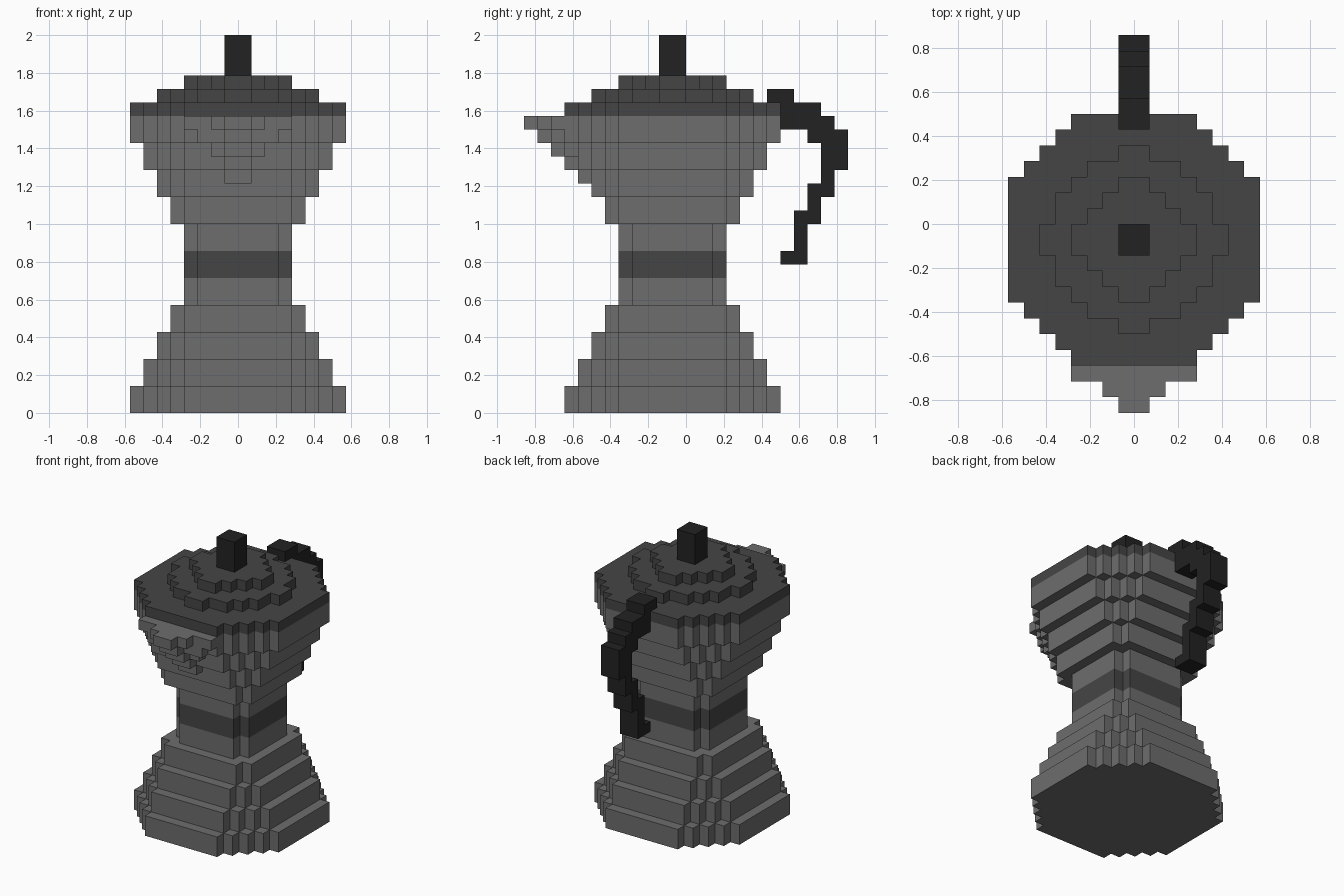
import bpy, bmesh
from mathutils import Vector

if "Cube" in bpy.data.objects:
    bpy.data.objects.remove(bpy.data.objects["Cube"], do_unlink=True)

U = 1 / 14      # size of one block
CY = -1         # body axis, in blocks along y


def material(name, v):
    m = bpy.data.materials.new(name)
    m.use_nodes = True
    m.diffuse_color = (v, v, v, 1)
    bsdf = next(n for n in m.node_tree.nodes if n.type == 'BSDF_PRINCIPLED')
    bsdf.inputs["Base Color"].default_value = (v, v, v, 1)
    bsdf.inputs["Roughness"].default_value = 0.7
    return m


METAL = material("grey metal", 0.153)
DARK = material("dark grey metal", 0.060)
BLACK = material("black plastic", 0.016)


def octagon(r, h):
    """Half-widths per block row for a stepped octagon."""
    return [min(r, r + h - 1 - d) for d in range(r)]


def outline(rows):
    """Mirror the stepped quarter into a closed outline."""
    q = []
    for d, w in enumerate(rows):
        nxt = rows[d + 1] if d + 1 < len(rows) else None
        if nxt != w:
            q.append((w, d + 1))
            if nxt is not None:
                q.append((nxt, d + 1))
    half = q + [(-x, y) for x, y in reversed(q)]
    return half + [(-x, -y) for x, y in half]


def add_prism(bm, pts, z0, z1):
    base = bm.faces.new([bm.verts.new((x * U, y * U, z0 * U)) for x, y in pts])
    ext = bmesh.ops.extrude_face_region(bm, geom=[base], use_keep_orig=True)
    top = [v for v in ext["geom"] if isinstance(v, bmesh.types.BMVert)]
    bmesh.ops.translate(bm, verts=top, vec=Vector((0, 0, (z1 - z0) * U)))


def make(name, mat, prisms):
    """Build one object from (outline, z0, z1) prisms."""
    bm = bmesh.new()
    for pts, z0, z1 in prisms:
        add_prism(bm, pts, z0, z1)
    bmesh.ops.recalc_face_normals(bm, faces=bm.faces)
    me = bpy.data.meshes.new(name)
    bm.to_mesh(me)
    bm.free()
    me.materials.append(mat)
    ob = bpy.data.objects.new(name, me)
    bpy.context.collection.objects.link(ob)


def layer(rows, z0, z1):
    return [(x, y + CY) for x, y in outline(rows)], z0, z1


def block(w, y0, y1, z0, z1):
    return [(-w, y0), (w, y0), (w, y1), (-w, y1)], z0, z1


NECK = octagon(4, 3)

# Lower chamber, narrowing upwards, and upper chamber, widening upwards
make("lower_chamber", METAL,
     [layer(octagon(8 - i, 4), 2 * i, 2 * i + 2) for i in range(4)] + [layer(NECK, 8, 10)])
make("neck_band", DARK, [layer(NECK, 10, 12)])
make("upper_chamber", METAL,
     [layer(NECK, 12, 14)] + [layer(octagon(5 + i, 4), 14 + 2 * i, 16 + 2 * i) for i in range(4)])

# Stepped lid and its knob
make("lid", DARK, [layer(octagon(8, 4), 22, 23),
                   layer([6, 5, 5, 4, 3, 1], 23, 24),
                   layer([4, 3, 2, 1], 24, 25)])
make("lid_knob", BLACK, [block(1, -2, 0, 25, 28)])

# Pouring spout: (half width, front y, back y, bottom z)
SPOUT = [(1, -8, -7, 17), (1, -9, -8, 18),
         (2, -9, -8, 19), (1, -10, -9, 19),
         (3, -10, -9, 20), (1, -11, -10, 20),
         (4, -10, -9, 21), (2, -11, -10, 21), (1, -12, -11, 21)]
make("spout", METAL, [block(w, a, b, z, z + 1) for w, a, b, z in SPOUT])

# Curved handle: (front y, back y, bottom z, top z)
HANDLE = [(6, 8, 23, 24), (7, 10, 22, 23), (7, 11, 21, 22), (9, 12, 20, 21),
          (10, 12, 18, 20), (10, 11, 17, 18), (9, 11, 16, 17), (9, 10, 15, 16),
          (8, 10, 14, 15), (8, 9, 12, 14), (7, 9, 11, 12)]
make("handle", BLACK, [block(1, a, b, z0, z1) for a, b, z0, z1 in HANDLE])
